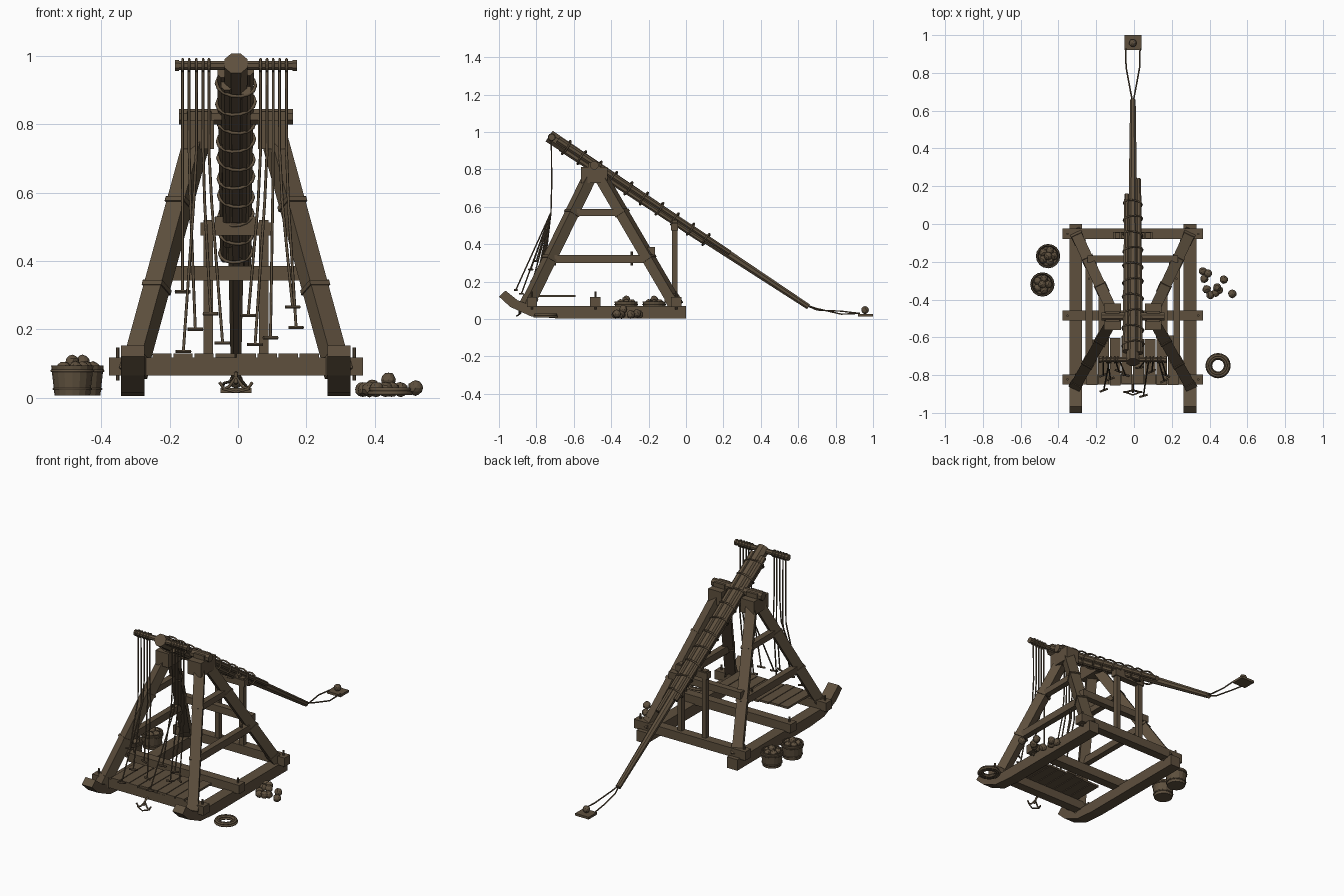
import bpy, bmesh, math, random
from mathutils import Vector, Matrix

if "Cube" in bpy.data.objects:
    bpy.data.objects.remove(bpy.data.objects["Cube"])

random.seed(4)
CX = -0.006          # centre line of the engine


def material(name, col):
    m = bpy.data.materials.new(name)
    m.diffuse_color = (*col, 1)
    m.use_nodes = True
    m.node_tree.nodes["Principled BSDF"].inputs["Base Color"].default_value = m.diffuse_color
    return m


WOOD = material("weathered brown", (0.112, 0.080, 0.048))


def finish(name, bm):
    bmesh.ops.recalc_face_normals(bm, faces=bm.faces)
    me = bpy.data.meshes.new(name)
    bm.to_mesh(me)
    bm.free()
    me.materials.append(WOOD)
    ob = bpy.data.objects.new(name, me)
    bpy.context.collection.objects.link(ob)
    return ob


def frame(p, q):
    """Matrix at p whose z axis runs to q and whose x axis stays level."""
    z = (q - p).normalized()
    ref = Vector((0, 0, 1)) if abs(z.z) < 0.99 else Vector((0, 1, 0))
    x = ref.cross(z).normalized()
    y = z.cross(x)
    m = Matrix((x, y, z)).transposed().to_4x4()
    m.translation = (p + q) / 2
    return m


def box(name, x0, x1, y0, y1, z0, z1):
    bm = bmesh.new()
    c = Vector(((x0 + x1) / 2, (y0 + y1) / 2, (z0 + z1) / 2))
    bmesh.ops.create_cube(bm, size=1, matrix=Matrix.Translation(c) @
                          Matrix.Diagonal((x1 - x0, y1 - y0, z1 - z0, 1)))
    return finish(name, bm)


def beam(name, p, q, w, h):
    p, q = Vector(p), Vector(q)
    bm = bmesh.new()
    bmesh.ops.create_cube(bm, size=1, matrix=frame(p, q) @ Matrix.Diagonal((w, h, (q - p).length, 1)))
    return finish(name, bm)


def pole(name, p, q, r0, r1, n=8):
    p, q = Vector(p), Vector(q)
    bm = bmesh.new()
    bmesh.ops.create_cone(bm, cap_ends=True, segments=n, radius1=r0, radius2=r1, depth=(q - p).length,
                          matrix=frame(p, q) @ Matrix.Rotation(math.pi / n, 4, 'Z'))
    return finish(name, bm)


def rope(name, pts, r, closed=False):
    cu = bpy.data.curves.new(name, 'CURVE')
    cu.dimensions = '3D'
    cu.bevel_depth = r
    cu.bevel_resolution = 1
    cu.use_fill_caps = True
    s = cu.splines.new('POLY')
    s.points.add(len(pts) - 1)
    for pt, c in zip(s.points, pts):
        pt.co = (*c, 1)
    s.use_cyclic_u = closed
    ob = bpy.data.objects.new(name, cu)
    cu.materials.append(WOOD)
    bpy.context.collection.objects.link(ob)
    bpy.ops.object.select_all(action='DESELECT')
    ob.select_set(True)
    bpy.context.view_layer.objects.active = ob
    bpy.ops.object.convert(target='MESH')
    return ob


def stone(name, c, r):
    bm = bmesh.new()
    bmesh.ops.create_icosphere(bm, subdivisions=2, radius=r)
    for v in bm.verts:
        v.co *= random.uniform(0.92, 1.06)
    bmesh.ops.translate(bm, verts=bm.verts, vec=c)
    return finish(name, bm)


def circle(c, rx, ry, n=16, m=None):
    pts = [Vector((rx * math.cos(a), ry * math.sin(a), 0)) for a in (2 * math.pi * i / n for i in range(n))]
    return [(m @ p if m else p) + Vector(c) for p in pts]


# sled runners with upturned noses
profile = [(0, 0.004), (-0.70, 0.004), (-0.83, 0.015), (-0.94, 0.065), (-1.0, 0.12),
           (-0.965, 0.152), (-0.90, 0.10), (-0.82, 0.07), (0, 0.07)]
for s in (-1, 1):
    bm = bmesh.new()
    f = bm.faces.new([bm.verts.new((CX + s * 0.302 - 0.034, y, z)) for y, z in profile])
    new = bmesh.ops.extrude_face_region(bm, geom=[f])["geom"]
    bmesh.ops.translate(bm, vec=(0.068, 0, 0), verts=[v for v in new if isinstance(v, bmesh.types.BMVert)])
    finish("sled_runner", bm)

# cross beams with pegs
for y in (-0.823, -0.485, -0.052):
    box("cross_beam", CX - 0.372, CX + 0.372, y - 0.027, y + 0.027, 0.064, 0.117)
    for s in (-1, 1):
        x = CX + s * 0.346
        pole("beam_peg", (x, y, 0.05), (x, y, 0.146), 0.006, 0.006)

# deck planks at the front
for i in range(8):
    x = CX - 0.245 + i * 0.0615
    box("deck_plank", x, x + 0.057, -0.855 + random.uniform(0, 0.012),
        -0.60 + random.uniform(-0.015, 0.012), 0.117, 0.129)

# side frames
for s in (-1, 1):
    for name, y0, y1 in (("front_leg", -0.845, -0.515), ("back_leg", -0.06, -0.455)):
        a = Vector((CX + s * 0.297, y0, 0.085))
        b = Vector((CX + s * 0.112, y1, 0.76))
        beam(name, a, b, 0.058, 0.056)
        # lashings where the rails meet the legs
        for z in (0.322, 0.567):
            t = (z - a.z) / (b.z - a.z)
            d = (b - a).normalized() * 0.007
            beam("leg_lashing", a.lerp(b, t) - d, a.lerp(b, t) + d, 0.066, 0.064)
        beam("leg_foot_block", a - (b - a) * 0.02, a + (b - a) * 0.05, 0.064, 0.062)
    x = CX + s * 0.232
    box("lower_rail", x - 0.018, x + 0.018, -0.715, -0.21, 0.30, 0.343)
    for y in (-0.70, -0.29):
        pole("rail_peg", (x, y, 0.285), (x, y, 0.36), 0.006, 0.006)
    x = CX + s * 0.165
    box("upper_rail", x - 0.018, x + 0.018, -0.595, -0.37, 0.55, 0.587)
    # bearing block and cap
    x = CX + s * 0.108
    box("bearing_block", x - 0.044, x + 0.044, -0.562, -0.42, 0.728, 0.812)
    box("bearing_cap", x - 0.036, x + 0.036, -0.52, -0.46, 0.80, 0.838)
    # arm rest posts
    x = CX + s * 0.081
    box("rest_post", x - 0.014, x + 0.014, -0.076, -0.046, 0.10, 0.52)
    x = CX + s * 0.05
    box("rest_cheek", x - 0.012, x + 0.012, -0.076, -0.046, 0.48, 0.53)
box("rest_bar", CX - 0.104, CX + 0.104, -0.08, -0.042, 0.474, 0.512)
box("back_tie_beam", CX - 0.24, CX + 0.24, -0.205, -0.167, 0.343, 0.385)
pole("axle", (CX - 0.167, -0.49, 0.822), (CX + 0.167, -0.49, 0.822), 0.024, 0.024)

# throwing arm: tapered main pole with splints lashed to it
A, B = Vector((CX, -0.732, 0.978)), Vector((CX, 0.655, 0.065))
M = frame(A, B)
R = M.to_3x3().to_4x4()
pole("main_arm", A, B, 0.037, 0.016)


def on_arm(y, dx=0, up=0):
    p = A.lerp(B, (y - A.y) / (B.y - A.y))
    return p + Vector((dx, 0.55 * up, 0.83 * up))


for dx, up, y0, y1 in ((0.034, 0.010, -0.69, 0.23), (-0.036, 0.010, -0.68, 0.15),
                       (0.026, -0.018, -0.64, 0.10), (-0.026, -0.018, -0.66, 0.05)):
    pole("arm_splint", on_arm(y0, dx, up), on_arm(y1, dx * 0.9, up), 0.020, 0.014)
for i in range(10):
    y = -0.64 + i * 0.083
    k = 1 - 0.018 * i
    tilt = Matrix.Rotation(0.12 * (-1) ** i, 4, 'Y')
    rope("arm_lashing", circle(on_arm(y), 0.058 * k, 0.043 * k, 14, R @ tilt), 0.005, True)

# pulling bar and hauling ropes with handles
pole("pulling_bar", (CX - 0.177, -0.718, 0.972), (CX + 0.177, -0.718, 0.972), 0.015, 0.015)
for s in (-1, 1):
    x = CX + s * 0.172
    pole("bar_end_collar", (x - 0.006, -0.718, 0.972), (x + 0.006, -0.718, 0.972), 0.018, 0.018)
hauls = [(-0.162, -0.162, -0.80, 0.31), (-0.143, -0.125, -0.82, 0.20), (-0.122, -0.160, -0.88, 0.135),
         (-0.102, -0.080, -0.78, 0.245), (-0.085, -0.045, -0.80, 0.16), (0.066, 0.030, -0.76, 0.24),
         (0.085, 0.050, -0.91, 0.155), (0.103, 0.095, -0.78, 0.175), (0.122, 0.160, -0.83, 0.265),
         (0.142, 0.170, -0.80, 0.205)]
for x0, x1, y, z in hauls:
    rope("hauling_rope", [(x0, -0.72, 0.965), (x0, -0.718, 0.72), (x0 * 0.8 + x1 * 0.2, -0.722, 0.57),
                          (x1, y, z)], 0.0042)
    rope("rope_loop", circle((x0, -0.718, 0.972), 0.018, 0.018, 10, Matrix.Rotation(math.pi / 2, 4, 'Y')),
         0.004, True)
    a = random.uniform(-0.6, 0.6)
    d = Vector((math.cos(a), math.sin(a), 0)) * 0.023
    c = Vector((x1, y, z))
    pole("pull_handle", c - d, c + d, 0.0055, 0.0055, 6)

# sling, pouch and loaded stone
for s in (-1, 1):
    rope("sling_rope", [(CX, 0.64, 0.075), (CX + s * 0.012, 0.70, 0.052 + s * 0.004),
                        (CX + s * 0.036, 0.83, 0.034 - s * 0.008), (CX + s * 0.038, 0.93, 0.03)], 0.004)
box("sling_pouch", CX - 0.045, CX + 0.045, 0.92, 1.0, 0.014, 0.028)
stone("loaded_stone", (CX, 0.958, 0.048), 0.021)

# trigger hook under the front beam
rope("hook_shank", [(CX, -0.80, 0.075), (CX, -0.87, 0.07), (CX, -0.89, 0.04)], 0.006)
for s in (-1, 1):
    rope("hook_prong", [(CX, -0.88, 0.06), (CX + s * 0.02, -0.885, 0.032), (CX + s * 0.035, -0.89, 0.025),
                        (CX + s * 0.048, -0.89, 0.045)], 0.005)
rope("hook_loop", [(CX - 0.04, -0.89, 0.026), (CX, -0.905, 0.016), (CX + 0.04, -0.89, 0.026)], 0.004)

# baskets of stones
for x, y in ((-0.455, -0.17), (-0.485, -0.32)):
    bm = bmesh.new()
    rings = []
    for r, z in ((0.052, 0.006), (0.062, 0.094), (0.055, 0.094), (0.050, 0.06)):
        rings.append([bm.verts.new(p) for p in circle((x, y, z), r, r, 16)])
    for lo, hi in zip(rings, rings[1:]):
        for i in range(16):
            bm.faces.new((lo[i], lo[i - 1], hi[i - 1], hi[i]))
    bm.faces.new(rings[0])
    bm.faces.new(rings[-1])
    finish("basket", bm)
    for z, r in ((0.025, 0.0545), (0.078, 0.0605)):
        rope("basket_hoop", circle((x, y, z), r, r, 16), 0.004, True)
    for i in range(6):
        a = i * math.tau / 5
        rad = 0.031 if i < 5 else 0
        stone("basket_stone", (x + rad * math.cos(a), y + rad * math.sin(a), 0.085 if i < 5 else 0.104), 0.021)

# loose stones and rope coil
for x, y, z in ((0.365, -0.25, 0.024), (0.392, -0.262, 0.03), (0.372, -0.29, 0.024), (0.476, -0.295, 0.024),
                (0.44, -0.335, 0.052), (0.45, -0.35, 0.024), (0.385, -0.345, 0.024), (0.405, -0.375, 0.024),
                (0.432, -0.365, 0.024), (0.52, -0.37, 0.028)):
    stone("loose_stone", (x, y, z), 0.0225)
for r, z in ((0.038, 0.013), (0.049, 0.013), (0.060, 0.013), (0.044, 0.023), (0.055, 0.023)):
    rope("rope_coil", circle((0.445, -0.75, z), r, r, 20), 0.007, True)
